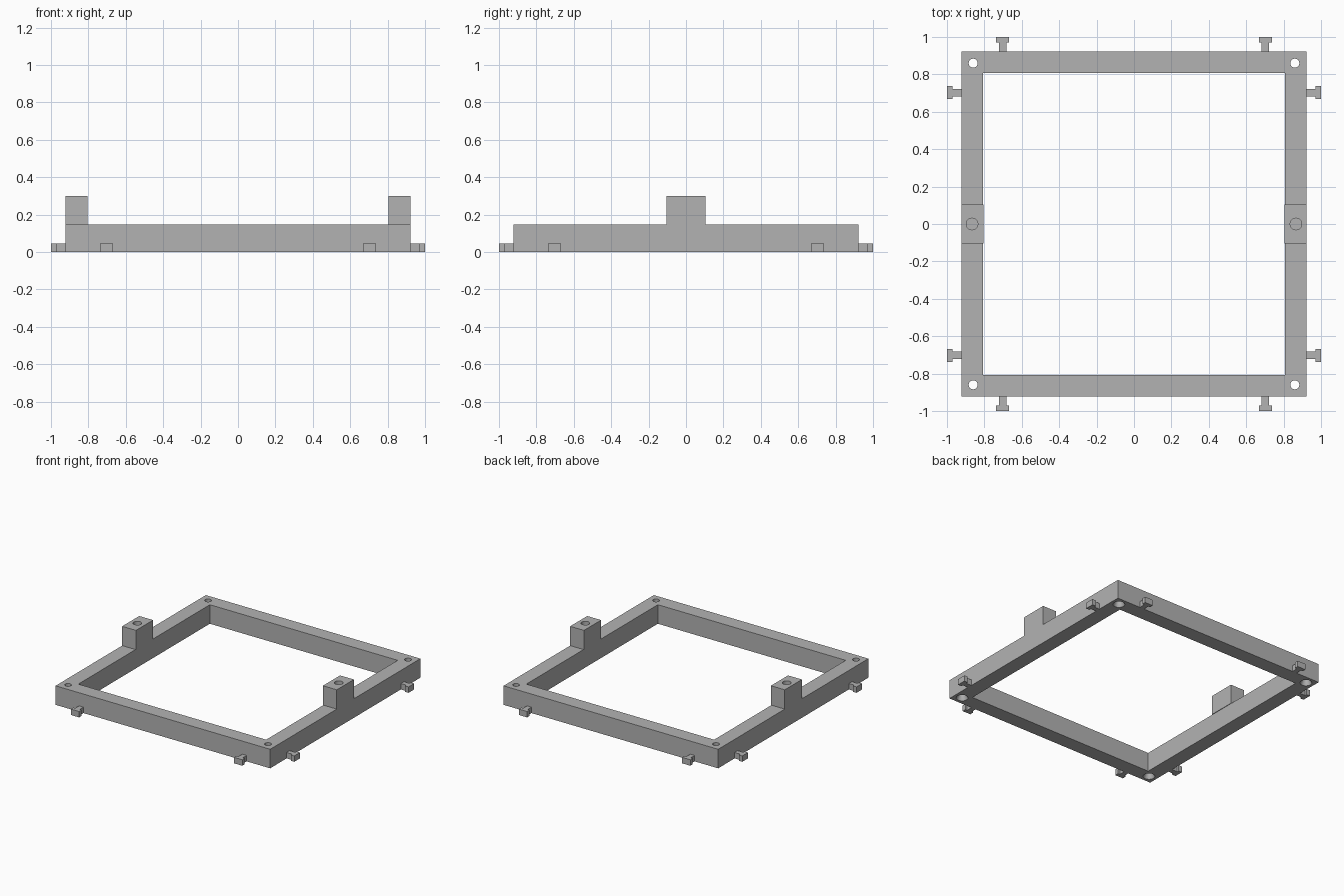
import bpy
from mathutils import Matrix

OUTER, INNER, HEIGHT = 0.923, 0.808, 0.148
HOLE = 0.86

default = bpy.data.objects.get("Cube")
if default:
    bpy.data.objects.remove(default, do_unlink=True)

grey = bpy.data.materials.new("plain grey")
grey.use_nodes = True
grey.diffuse_color = (0.45, 0.45, 0.45, 1)
grey.node_tree.nodes["Principled BSDF"].inputs["Base Color"].default_value = (0.45, 0.45, 0.45, 1)


def prism(name, outline, z0, z1):
    """Extrude a flat anticlockwise outline from z0 to z1."""
    n = len(outline)
    verts = [(x, y, z) for z in (z0, z1) for x, y in outline]
    faces = [tuple(reversed(range(n))), tuple(range(n, 2 * n))]
    faces += [(i, (i + 1) % n, n + (i + 1) % n, n + i) for i in range(n)]
    mesh = bpy.data.meshes.new(name)
    mesh.from_pydata(verts, [], faces)
    mesh.materials.append(grey)
    obj = bpy.data.objects.new(name, mesh)
    bpy.context.collection.objects.link(obj)
    return obj


def box(name, x0, x1, y0, y1, z0, z1):
    return prism(name, [(x0, y0), (x1, y0), (x1, y1), (x0, y1)], z0, z1)


def cone(x, y, z0, z1, r0, r1):
    bpy.ops.mesh.primitive_cone_add(vertices=32, radius1=r0, radius2=r1, depth=z1 - z0,
                                    location=(x, y, (z0 + z1) / 2))
    obj = bpy.context.object
    obj.name = "hole_cutter"
    obj.data.materials.append(grey)
    return obj


def cut(target, cutter):
    """Subtract the cutter from the target, then discard it."""
    cutter.hide_render = True
    mod = target.modifiers.new("cut", 'BOOLEAN')
    mod.operation = 'DIFFERENCE'
    mod.solver = 'EXACT'
    mod.object = cutter
    bpy.context.view_layer.objects.active = target
    bpy.ops.object.modifier_apply(modifier=mod.name)
    bpy.data.objects.remove(cutter, do_unlink=True)


def smooth(obj):
    bpy.ops.object.select_all(action='DESELECT')
    obj.select_set(True)
    bpy.context.view_layer.objects.active = obj
    bpy.ops.object.shade_smooth_by_angle()


# Square frame with a countersunk screw hole in each corner
frame = box("frame", -OUTER, OUTER, -OUTER, OUTER, 0, HEIGHT)
cut(frame, box("opening_cutter", -INNER, INNER, -INNER, INNER, -0.1, 0.3))
for x in (-HOLE, HOLE):
    for y in (-HOLE, HOLE):
        cut(frame, cone(x, y, -0.1, 0.3, 0.024, 0.024))
        cut(frame, cone(x, y, -0.01, 0.04, 0.047, 0.022))
smooth(frame)

# Raised side blocks with a blind hole in the top
for side, s in (("left", 1), ("right", -1)):
    x0, x1 = sorted((s * 0.804, s * OUTER))
    block = box(side + "_block", x0, x1, -0.105, 0.105, HEIGHT, 0.298)
    cut(block, cone(s * 0.866, 0, 0.18, 0.4, 0.031, 0.031))
    smooth(block)

# T-shaped tabs, two on each side of the frame
half_tab = [(OUTER, 0.019), (0.97, 0.019), (0.97, 0.035), (1.0, 0.035)]
tab_outline = [(x, -y) for x, y in half_tab] + half_tab[::-1]
for i, side in enumerate(("left", "back", "right", "front")):
    for offset in (-0.702, 0.702):
        tab = prism(side + "_tab", [(x, y + offset) for x, y in tab_outline], 0, 0.046)
        tab.data.transform(Matrix.Rotation(i * 1.5707963, 4, 'Z'))
